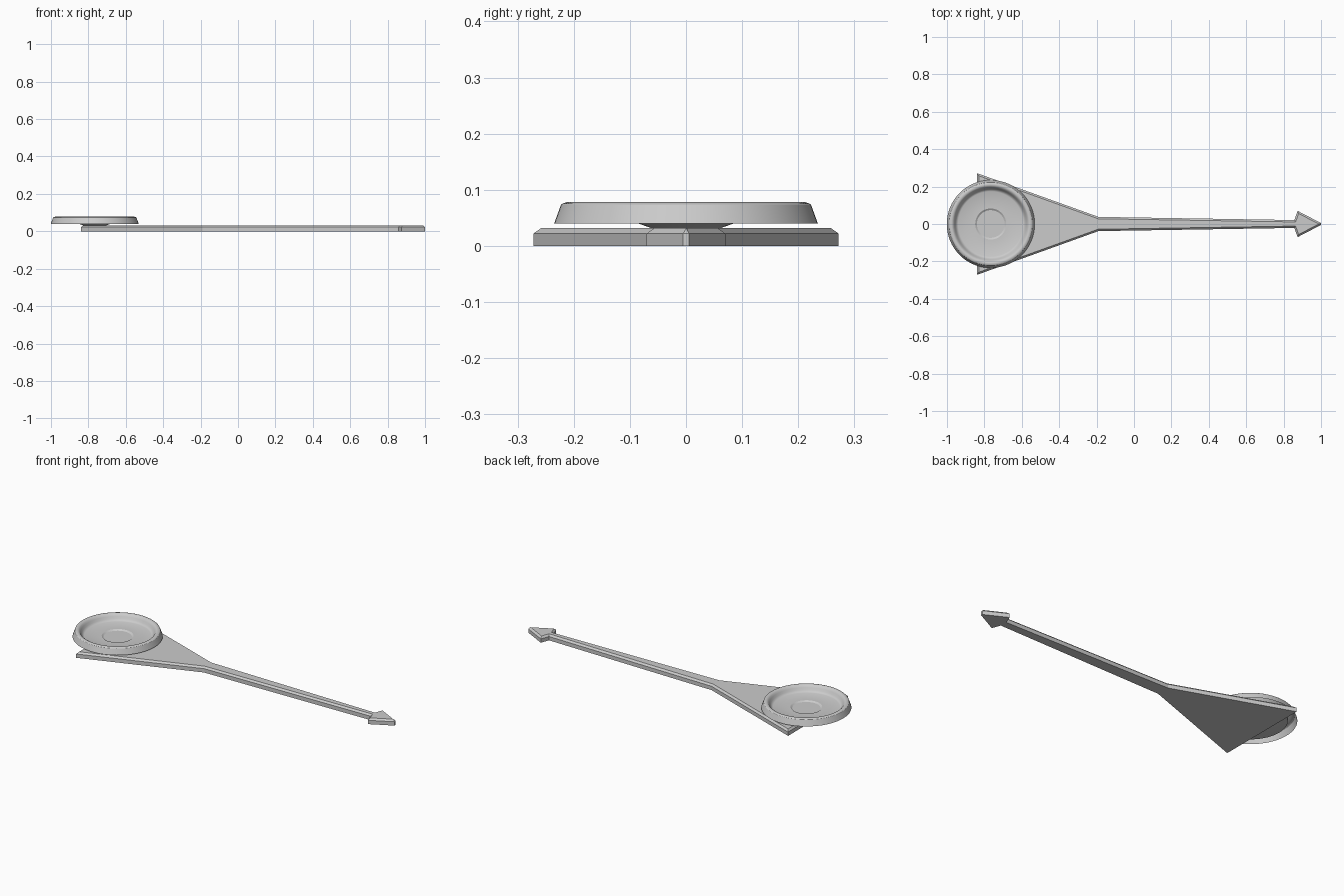
import bpy, bmesh, math

if "Cube" in bpy.data.objects:
    bpy.data.objects.remove(bpy.data.objects["Cube"])


def make_object(name, bm):
    mesh = bpy.data.meshes.new(name)
    bm.to_mesh(mesh)
    bm.free()
    obj = bpy.data.objects.new(name, mesh)
    bpy.context.collection.objects.link(obj)
    return obj


def lathe(name, profile, center, steps=64):
    """Spin (radius, z) points around a vertical axis."""
    bm = bmesh.new()
    verts = [bm.verts.new((r, 0, z)) for r, z in profile]
    edges = [bm.edges.new(pair) for pair in zip(verts, verts[1:])]
    bmesh.ops.spin(bm, geom=verts + edges, cent=(0, 0, 0), axis=(0, 0, 1),
                   angle=math.tau, steps=steps)
    bmesh.ops.remove_doubles(bm, verts=bm.verts, dist=1e-5)
    bmesh.ops.recalc_face_normals(bm, faces=bm.faces)
    # open shell: make sure the upward side is the outside
    if max(bm.faces, key=lambda f: abs(f.normal.z)).normal.z * center[2] < 0:
        bmesh.ops.reverse_faces(bm, faces=bm.faces)
    obj = make_object(name, bm)
    obj.location = (center[0], center[1], 0)
    bpy.ops.object.select_all(action='DESELECT')
    obj.select_set(True)
    bpy.context.view_layer.objects.active = obj
    bpy.ops.object.shade_smooth_by_angle(angle=math.radians(30))
    return obj


# Flat pointer: flared tail, tapering shaft and arrow tip
half = [(-0.84, 0.272), (-0.19, 0.038), (0.857, 0.021), (0.875, 0.07), (1.0, 0.005)]
outline = [(x, -y) for x, y in half] + [(x, y) for x, y in reversed(half)]
bm = bmesh.new()
base = bm.faces.new([bm.verts.new((x, y, 0)) for x, y in outline])
ext = bmesh.ops.extrude_face_region(bm, geom=[base], use_keep_orig=True)
for v in [g for g in ext['geom'] if isinstance(g, bmesh.types.BMVert)]:
    v.co.z = 0.022
bmesh.ops.recalc_face_normals(bm, faces=bm.faces)
# Chamfered top edge
top = [f for f in bm.faces if f.calc_center_median().z > 0.021]
bmesh.ops.inset_region(bm, faces=top, thickness=0.01, use_even_offset=True)
for v in {v for f in top for v in f.verts}:
    v.co.z = 0.032
make_object("pointer_plate", bm)

# Dished disc: sloping outer wall, rounded rim, flat floor with a shallow dip
dish = [(0.235, 0.04), (0.223, 0.073), (0.220, 0.0755), (0.212, 0.078),
        (0.205, 0.077), (0.199, 0.073), (0.193, 0.064), (0.187, 0.053),
        (0.181, 0.046), (0.174, 0.043), (0.083, 0.043), (0.074, 0.037), (0, 0.037)]
lathe("dial_dish", dish, (-0.766, 0, 1))

# Underside of the dish with the hub that rests on the plate
hub = [(0.187, 0.04), (0.085, 0.04), (0.06, 0.031), (0, 0.031)]
lathe("dial_hub", hub, (-0.766, 0, -1))
